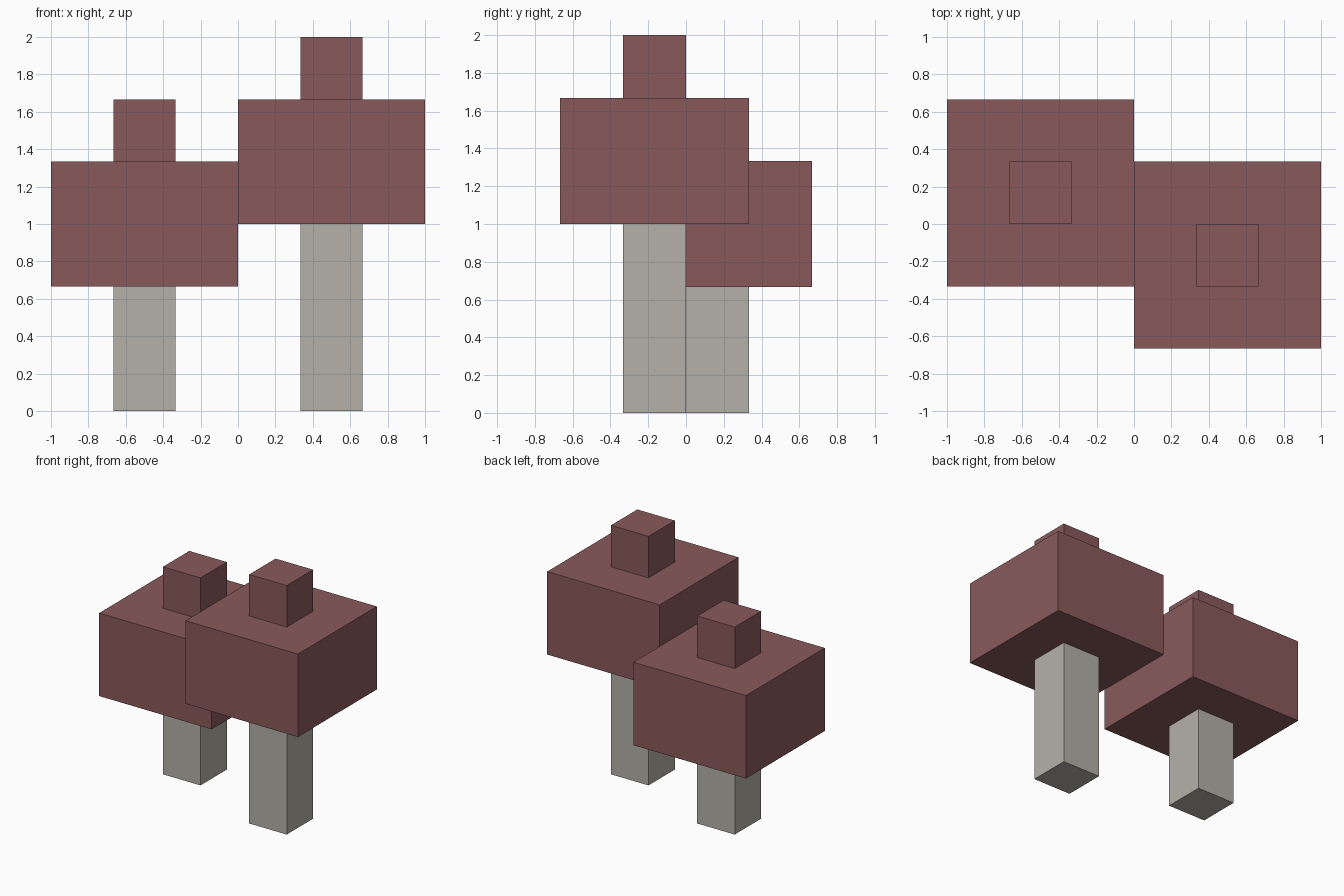
import bpy
import bmesh
from mathutils import Matrix, Vector

cube = bpy.data.objects.get("Cube")
if cube:
    bpy.data.objects.remove(cube, do_unlink=True)

U = 1 / 3  # block unit


def material(name, color):
    mat = bpy.data.materials.new(name)
    mat.use_nodes = True
    mat.diffuse_color = color
    mat.node_tree.nodes["Principled BSDF"].inputs["Base Color"].default_value = color
    return mat


cap_red = material("dusty red", (0.25, 0.102, 0.105, 1))
stem_grey = material("warm grey", (0.455, 0.44, 0.39, 1))


def block(name, x, y, bottom, width, height, mat):
    """Square block centred on x, y and standing on bottom, in block units."""
    bm = bmesh.new()
    bmesh.ops.create_cube(bm, size=U)
    bmesh.ops.transform(bm, matrix=Matrix.Diagonal((width, width, height, 1)), verts=bm.verts)
    mesh = bpy.data.meshes.new(name)
    bm.to_mesh(mesh)
    bm.free()
    mesh.materials.append(mat)
    obj = bpy.data.objects.new(name, mesh)
    obj.location = Vector((x, y, bottom + height / 2)) * U
    bpy.context.collection.objects.link(obj)


def mushroom(side, x, y, stem_height):
    block(side + "_stem", x, y, 0, 1, stem_height, stem_grey)
    block(side + "_cap", x, y, stem_height, 3, 2, cap_red)
    block(side + "_cap_knob", x, y, stem_height + 2, 1, 1, cap_red)


# Short mushroom behind, tall one in front
mushroom("right", -1.5, 0.5, 2)
mushroom("left", 1.5, -0.5, 3)
